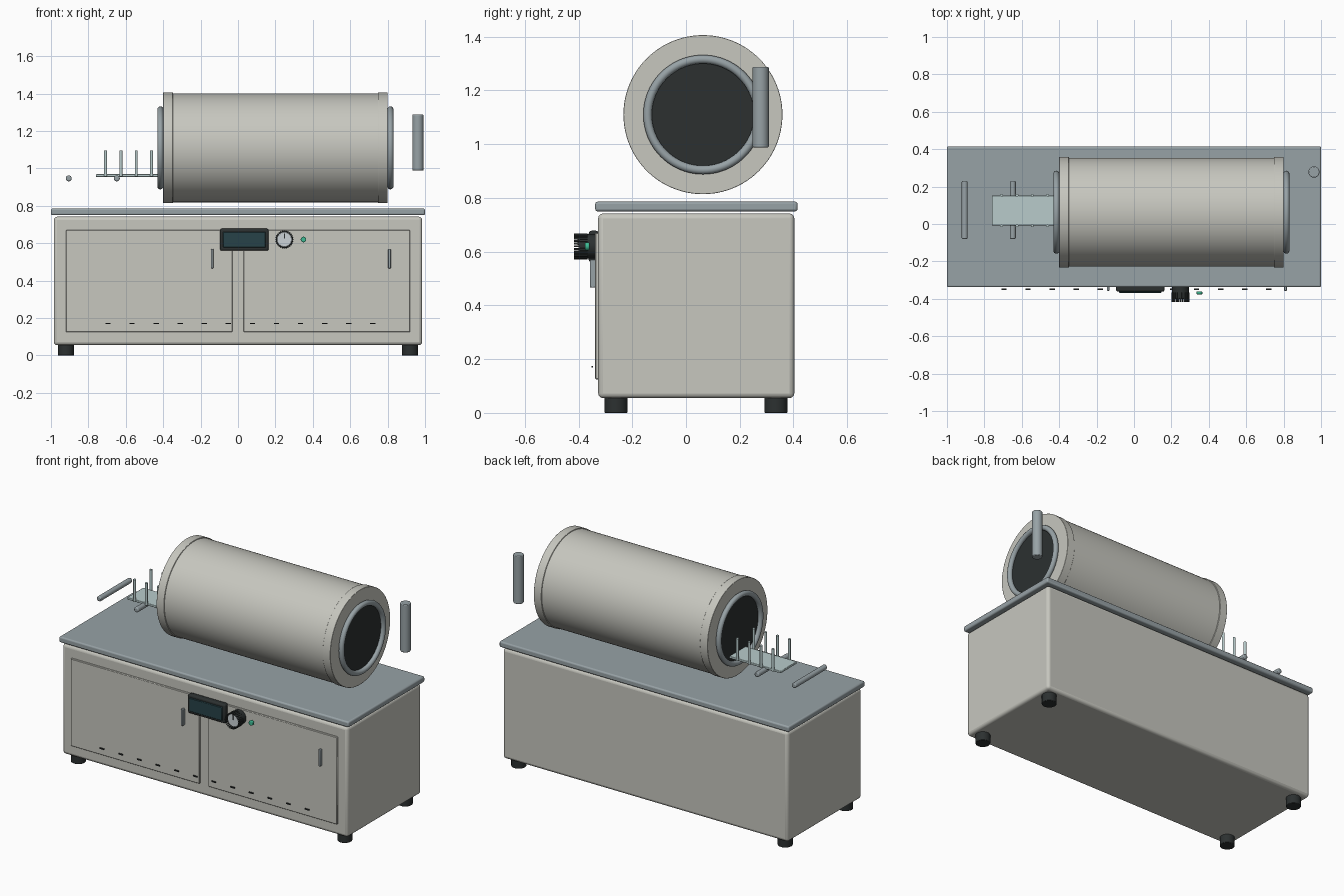
import bpy
from math import pi, sin, cos, radians
from mathutils import Matrix

if "Cube" in bpy.data.objects:
    bpy.data.objects.remove(bpy.data.objects["Cube"])


def material(name, color):
    m = bpy.data.materials.new(name)
    m.diffuse_color = (*color, 1)
    m.use_nodes = True
    m.node_tree.nodes["Principled BSDF"].inputs["Base Color"].default_value = m.diffuse_color
    return m


ENAMEL = material("enamel", (0.57, 0.57, 0.52))
STEEL = material("steel", (0.31, 0.36, 0.38))
BLACK = material("black", (0.025, 0.03, 0.03))
SCREEN = material("screen", (0.02, 0.055, 0.065))
FACE = material("dial_face", (0.6, 0.65, 0.68))
GREEN = material("green", (0.05, 0.5, 0.3))
GLASS = material("pale_tray", (0.48, 0.6, 0.6))


def finish(o, name, mat, bevel=0, segments=3):
    o.name = name
    o.data.materials.append(mat)
    if bevel:
        b = o.modifiers.new("bevel", "BEVEL")
        b.width, b.segments = bevel, segments
        b.limit_method = "ANGLE"
        b.angle_limit = radians(40)
    bpy.ops.object.shade_smooth_by_angle(angle=radians(35))
    return o


def box(name, x, y, z, mat, bevel=0, segments=3):
    """Box from (min, max) ranges on each axis."""
    lo, hi = zip(x, y, z)
    bpy.ops.mesh.primitive_cube_add(size=1)
    o = bpy.context.object
    size = [b - a for a, b in zip(lo, hi)]
    mid = [(a + b) / 2 for a, b in zip(lo, hi)]
    o.data.transform(Matrix.Translation(mid) @ Matrix.Diagonal((*size, 1)))
    return finish(o, name, mat, bevel, segments)


ROT = {"x": (0, pi / 2, 0), "y": (pi / 2, 0, 0), "z": (0, 0, 0)}


def rod(name, axis, center, r, length, mat, bevel=0, sides=32):
    """Cylinder along one axis."""
    bpy.ops.mesh.primitive_cylinder_add(vertices=sides, radius=r, depth=length,
                                        location=center, rotation=ROT[axis])
    return finish(bpy.context.object, name, mat, bevel, 2)


# Cabinet and worktop
box("cabinet", (-0.985, 0.985), (-0.327, 0.403), (0.055, 0.742), ENAMEL, 0.018)
box("worktop", (-1, 1), (-0.338, 0.415), (0.75, 0.786), STEEL, 0.009)

# Feet
for x in (-0.92, 0.92):
    for y in (-0.26, 0.335):
        rod("foot", "z", (x, y, 0.03), 0.043, 0.06, BLACK, 0.003)

# Doors with handles
for x0, x1, hx in ((-0.92, -0.03, -0.138), (0.03, 0.92, 0.81)):
    box("door", (x0, x1), (-0.338, -0.32), (0.125, 0.67), ENAMEL, 0.003, 1)
    box("door_handle", (hx - 0.007, hx + 0.007), (-0.357, -0.335),
        (0.466, 0.57), STEEL, 0.003, 2)

# Row of vent slots
for i in range(12):
    x = -0.695 + 0.1287 * i
    box("vent_slot", (x - 0.014, x + 0.014), (-0.352, -0.346), (0.168, 0.175), BLACK)

# Control display
box("display_housing", (-0.096, 0.163), (-0.362, -0.325), (0.56, 0.678), BLACK, 0.01)
box("display_screen", (-0.08, 0.147), (-0.368, -0.355), (0.577, 0.661), SCREEN, 0.003, 1)

# Ridged knob
KX, KZ = 0.248, 0.62
rod("knob_body", "y", (KX, -0.362, KZ), 0.045, 0.07, BLACK, 0.004, 48)
rod("knob_face", "y", (KX, -0.392, KZ), 0.039, 0.018, FACE, 0.002, 48)
for i in range(28):
    a = 2 * pi * i / 28
    ridge = box("knob_ridge", (-0.0035, 0.0035), (-0.025, 0.025), (-0.002, 0.002), BLACK)
    ridge.location = (KX + 0.0465 * sin(a), -0.391, KZ + 0.0465 * cos(a))
    ridge.rotation_euler = (0, a, 0)
box("knob_pointer", (KX - 0.002, KX + 0.002), (-0.404, -0.395), (KZ + 0.005, KZ + 0.033), BLACK)

# Indicator lamp
rod("indicator_lamp", "y", (0.35, -0.368, KZ), 0.015, 0.016, GREEN, 0.003)

# Drum with end bands, rim rings and dark end windows
DY, DZ = 0.063, 1.11
rod("drum", "x", (0.2, DY, DZ), 0.291, 1.18, ENAMEL, sides=96)
for side in (-1, 1):
    rod("drum_end_band", "x", (0.2 + side * 0.574, DY, DZ), 0.296, 0.052, ENAMEL, 0.002, 96)
    bpy.ops.mesh.primitive_torus_add(location=(0.2 + side * 0.615, DY, DZ), rotation=ROT["x"],
                                     major_radius=0.206, minor_radius=0.016,
                                     major_segments=80, minor_segments=16)
    finish(bpy.context.object, "rim_ring", STEEL)
    rod("end_window", "x", (0.2 + side * 0.6, DY, DZ), 0.204, 0.016, BLACK, sides=80)

# Sliding tray with upright pins
box("tray", (-0.76, -0.39), (-0.008, 0.152), (0.955, 0.969), GLASS, 0.003, 2)
for i in range(4):
    for y in (-0.009, 0.153):
        rod("tray_pin", "z", (-0.708 + 0.082 * i, y, 1.027), 0.008, 0.138, GLASS, 0, 16)

# Cross bars at the loading end
for x in (-0.905, -0.648):
    rod("cross_bar", "y", (x, 0.075, 0.947), 0.016, 0.31, STEEL, 0.006)

# Upright grip at the right end
rod("upright_grip", "z", (0.962, 0.278, 1.138), 0.03, 0.3, STEEL, 0.004)
